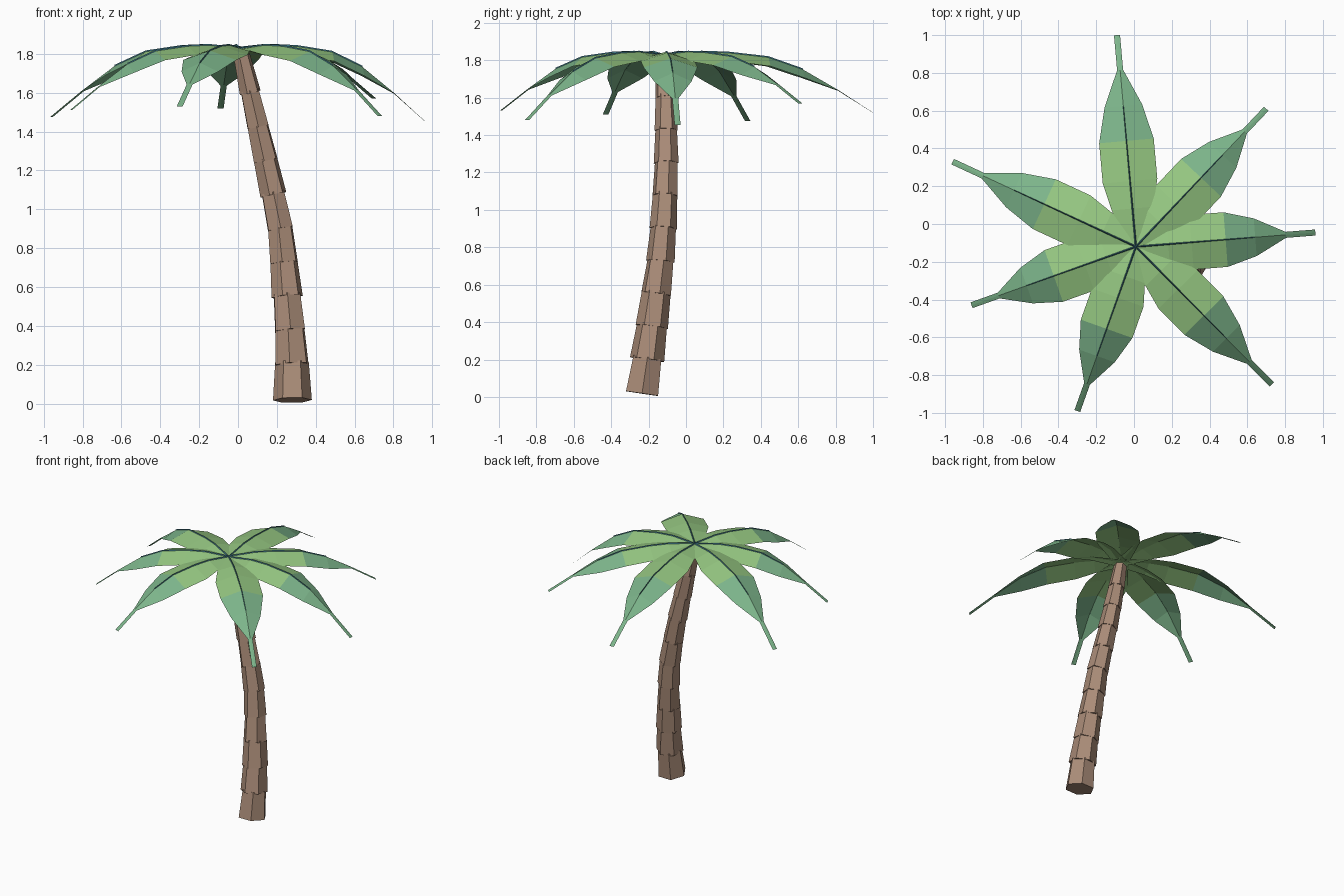
import bpy, bmesh, math
from mathutils import Vector, Quaternion

if "Cube" in bpy.data.objects:
    bpy.data.objects.remove(bpy.data.objects["Cube"])


def material(name, r, g, b):
    m = bpy.data.materials.new(name)
    lin = [((c / 255 + 0.055) / 1.055) ** 2.4 for c in (r, g, b)]
    m.diffuse_color = (*lin, 1)
    m.use_nodes = True
    m.node_tree.nodes["Principled BSDF"].inputs["Base Color"].default_value = m.diffuse_color
    return m


BARK = material("bark brown", 170, 140, 120)
LIGHT = material("light leaf green", 150, 200, 130)
TIP = material("blue leaf green", 124, 180, 138)
RIB = material("rib teal", 60, 115, 130)


def finish(bm, name, mats):
    me = bpy.data.meshes.new(name)
    bm.to_mesh(me)
    bm.free()
    for m in mats:
        me.materials.append(m)
    ob = bpy.data.objects.new(name, me)
    bpy.context.collection.objects.link(ob)
    return ob


# Trunk: leaning stack of hexagonal segments, each wider at its foot
path = [(.28, -.235, .018), (.278, -.208, .20), (.268, -.183, .375), (.253, -.16, .55),
        (.237, -.137, .725), (.218, -.122, .90), (.182, -.112, 1.075), (.143, -.106, 1.25),
        (.103, -.106, 1.425), (.063, -.11, 1.60), (.022, -.12, 1.78)]
radius = [.10, .093, .087, .083, .077, .073, .070, .067, .062, .056, .047]
bm = bmesh.new()
for i in range(len(path) - 1):
    a, b = Vector(path[i]), Vector(path[i + 1])
    axis = (b - a).normalized()
    tilt = Vector((0, 0, 1)).rotation_difference(axis)
    spin = 0 if i == 0 else math.radians(14 + 9 * (i % 3))
    rings = []
    for p, r in ((a, radius[i]), (b + axis * .012, radius[i + 1] * .93)):
        ring = []
        for k in range(6):
            t = k * math.tau / 6 + spin
            ring.append(bm.verts.new(p + tilt @ Vector((r * math.cos(t), r * math.sin(t), 0))))
        rings.append(ring)
    lo, hi = rings
    bm.faces.new(lo[::-1])
    bm.faces.new(hi)
    for k in range(6):
        n = (k + 1) % 6
        bm.faces.new((lo[k], lo[n], hi[n], hi[k]))
finish(bm, "trunk", [BARK])

# Frond stations: fraction of length, half width, share of tip drop, edge sag
stations = [(0, .05, .05, .01), (.18, .11, .0, .03), (.31, .145, .015, .045),
            (.5, .145, .09, .048), (.665, .10, .29, .045), (.835, .016, .63, .004),
            (1, .016, 1, .0)]
tips = [(-.09, 1.0, 1.52), (.70, .61, 1.57), (.96, -.045, 1.455), (.73, -.85, 1.48),
        (-.30, -.99, 1.53), (-.86, -.43, 1.51), (-.96, .33, 1.475)]
crown = Vector((.01, -.12, 0))
TOP = 1.845

for n, (tx, ty, tz) in enumerate(tips, 1):
    reach = Vector((tx, ty, 0)) - crown
    side = Vector((-reach.y, reach.x, 0)).normalized()
    spine = [crown + reach * t + Vector((0, 0, TOP - d * (TOP - tz)))
             for t, w, d, s in stations]

    # Leaf blade folded along its middle
    bm = bmesh.new()
    rows = []
    for p, (t, w, d, s) in zip(spine, stations):
        sag = Vector((0, 0, -s))
        rows.append([bm.verts.new(q) for q in (p - side * w + sag, p, p + side * w + sag)])
    for j in range(len(rows) - 1):
        for c in (0, 1):
            f = bm.faces.new((rows[j][c], rows[j + 1][c], rows[j + 1][c + 1], rows[j][c + 1]))
            f.material_index = 0 if j < 3 else 1
    finish(bm, f"frond_{n}", [LIGHT, TIP])

    # Narrow raised rib along the fold
    bm = bmesh.new()
    rows = []
    for j, p in enumerate(spine[:5]):
        w = .005 - .0008 * j
        rows.append([bm.verts.new(p + side * x + Vector((0, 0, z)))
                     for x, z in ((-w, -.001), (0, .006), (w, -.001))])
    for a, b in zip(rows, rows[1:]):
        for c in (0, 1):
            bm.faces.new((a[c], b[c], b[c + 1], a[c + 1]))
    finish(bm, f"rib_{n}", [RIB])
